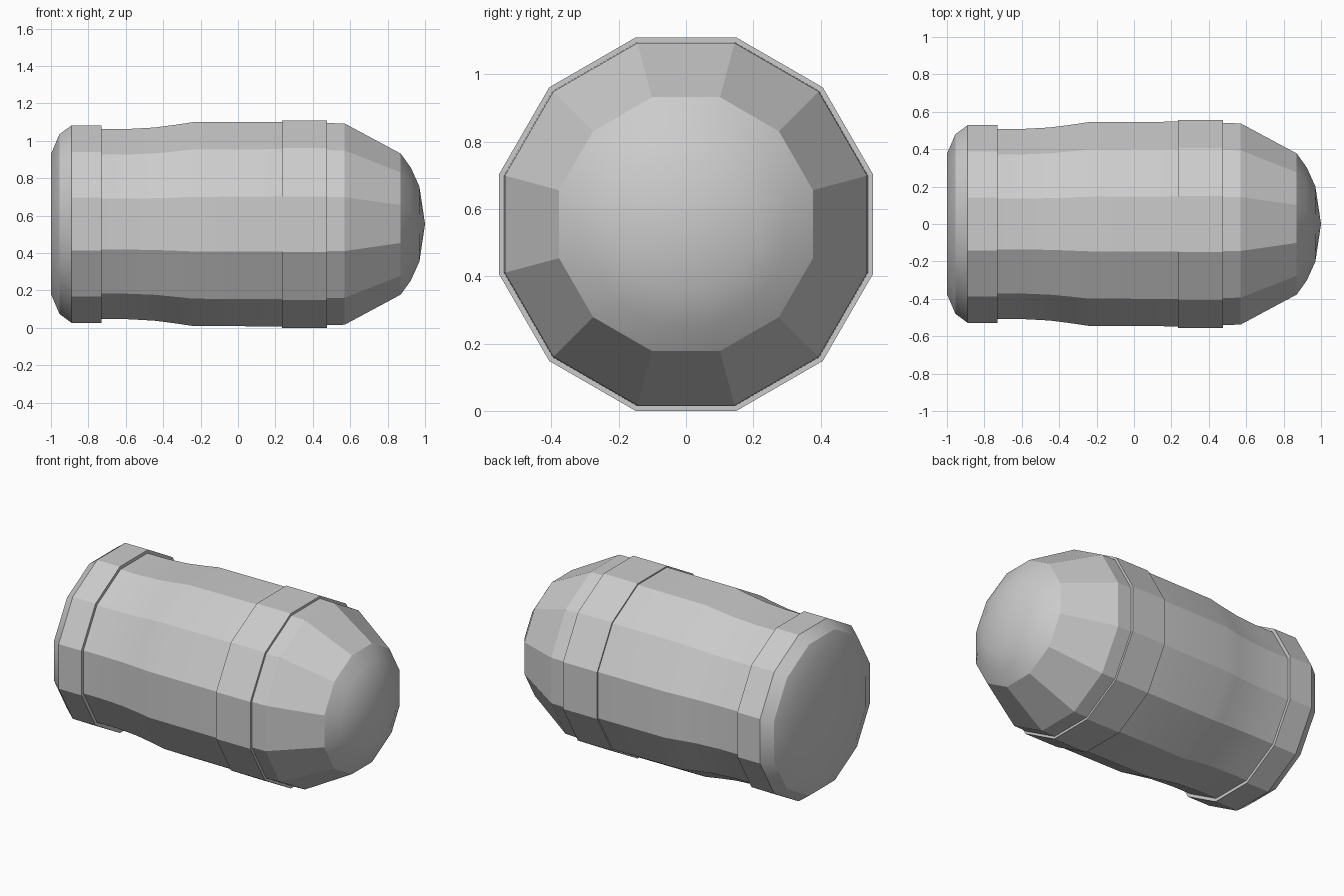
import bpy, bmesh, math

if "Cube" in bpy.data.objects:
    bpy.data.objects.remove(bpy.data.objects["Cube"], do_unlink=True)

SIDES = 12
AXIS_Z = 0.555

grey = bpy.data.materials.new("plain_grey")
colour = (0.6, 0.6, 0.6, 1)
grey.diffuse_color = colour
grey.use_nodes = True
grey.node_tree.nodes["Principled BSDF"].inputs["Base Color"].default_value = colour


def lathe(name, profile):
    """Turn (x, flat radius) pairs into a twelve-sided shell around the x axis."""
    bm = bmesh.new()
    rings = []
    for x, flat in profile:
        radius = flat / math.cos(math.pi / SIDES)
        if radius == 0:
            rings.append([bm.verts.new((x, 0, AXIS_Z))] * SIDES)
            continue
        angles = [(k + 0.5) * math.tau / SIDES for k in range(SIDES)]
        rings.append([bm.verts.new((x, radius * math.cos(a),
                                    AXIS_Z + radius * math.sin(a))) for a in angles])
    for a, b in zip(rings, rings[1:]):
        for j in range(SIDES):
            k = (j + 1) % SIDES
            corners = dict.fromkeys((a[j], a[k], b[k], b[j]))
            bm.faces.new(list(corners))
    mesh = bpy.data.meshes.new(name)
    bm.to_mesh(mesh)
    bm.free()
    mesh.materials.append(grey)
    obj = bpy.data.objects.new(name, mesh)
    bpy.context.collection.objects.link(obj)
    bpy.ops.object.select_all(action="DESELECT")
    obj.select_set(True)
    bpy.context.view_layer.objects.active = obj
    bpy.ops.object.shade_smooth_by_angle(angle=math.radians(25))
    return obj


# Rounded base with its closed end and raised rim
lathe("base_cap", [(-1, 0), (-1, 0.375), (-0.955, 0.48), (-0.89, 0.528),
                   (-0.73, 0.528), (-0.73, 0.508)])

# Slightly waisted casing
lathe("casing", [(-0.73, 0.508), (-0.6, 0.508), (-0.45, 0.516),
                 (-0.34, 0.53), (-0.24, 0.545), (0.235, 0.547)])

# Raised band around the shoulder
lathe("shoulder_band", [(0.235, 0.547), (0.235, 0.555), (0.475, 0.555), (0.475, 0.54)])

# Collar and faceted taper
lathe("tapered_nose", [(0.475, 0.54), (0.57, 0.538), (0.87, 0.377)])

# Smooth domed tip
lathe("domed_tip", [(0.87, 0.377), (0.925, 0.3), (0.97, 0.2), (1, 0)])
